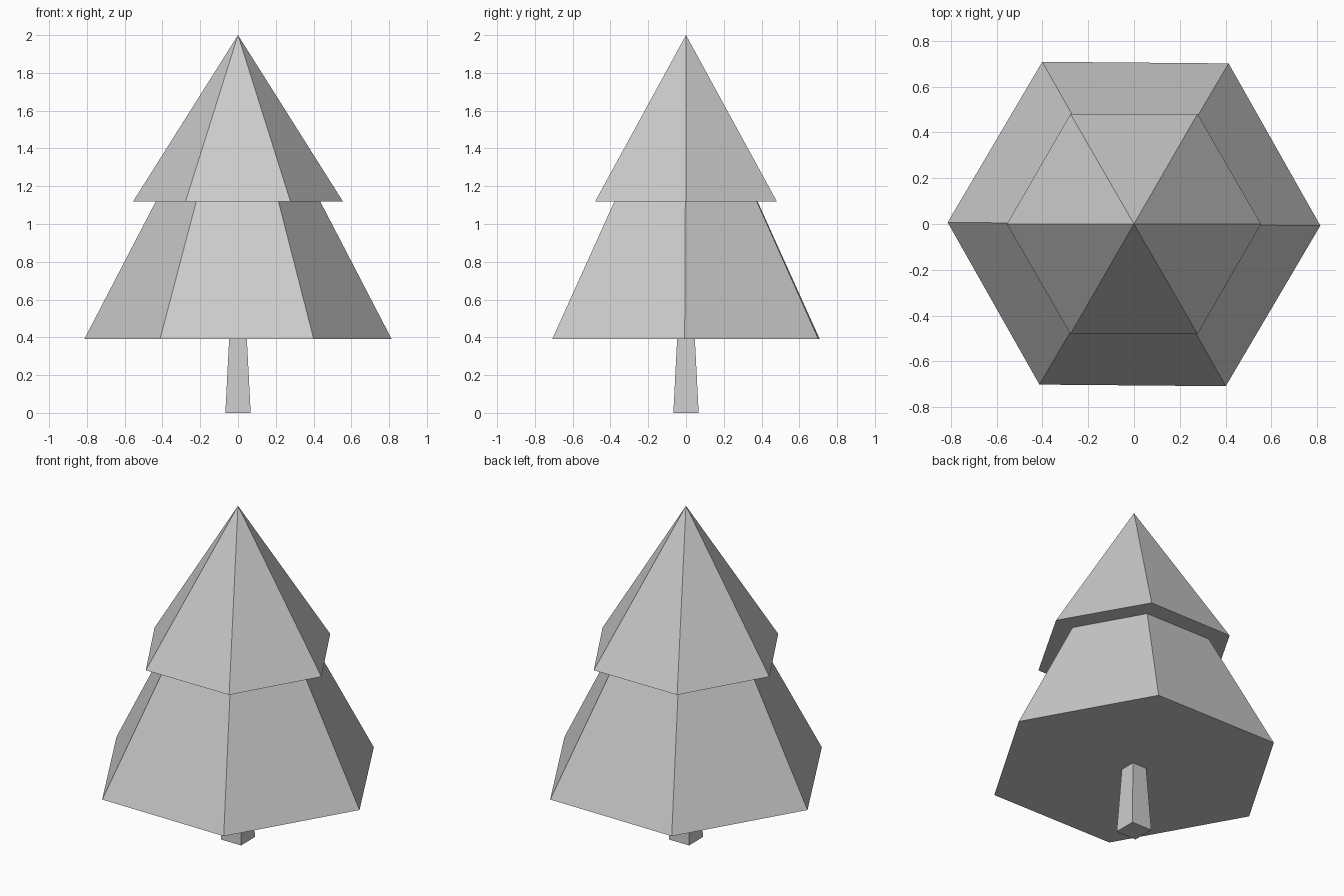
import bpy
from math import radians

cube = bpy.data.objects.get("Cube")
if cube:
    bpy.data.objects.remove(cube, do_unlink=True)

grey = bpy.data.materials.new("light_grey")
grey.use_nodes = True
grey.diffuse_color = (0.6, 0.6, 0.6, 1)
grey.node_tree.nodes["Principled BSDF"].inputs["Base Color"].default_value = grey.diffuse_color


def tapered(name, sides, r_bottom, r_top, z_bottom, z_top, turn):
    """Flat-sided cone or frustum standing between two heights."""
    bpy.ops.mesh.primitive_cone_add(
        vertices=sides, radius1=r_bottom, radius2=r_top, depth=z_top - z_bottom,
        location=(0, 0, (z_bottom + z_top) / 2), rotation=(0, 0, radians(turn)))
    part = bpy.context.object
    part.name = part.data.name = name
    part.data.materials.append(grey)
    return part


# Square trunk, narrowing upwards
tapered("trunk", 4, 0.067 * 2 ** 0.5, 0.047 * 2 ** 0.5, 0, 0.39, 45)
# Hexagonal foliage tiers, with corners on the x axis
tapered("lower_foliage", 6, 0.814, 0.435, 0.39, 1.12, 29.5)
tapered("upper_foliage", 6, 0.555, 0, 1.12, 2, 30)
